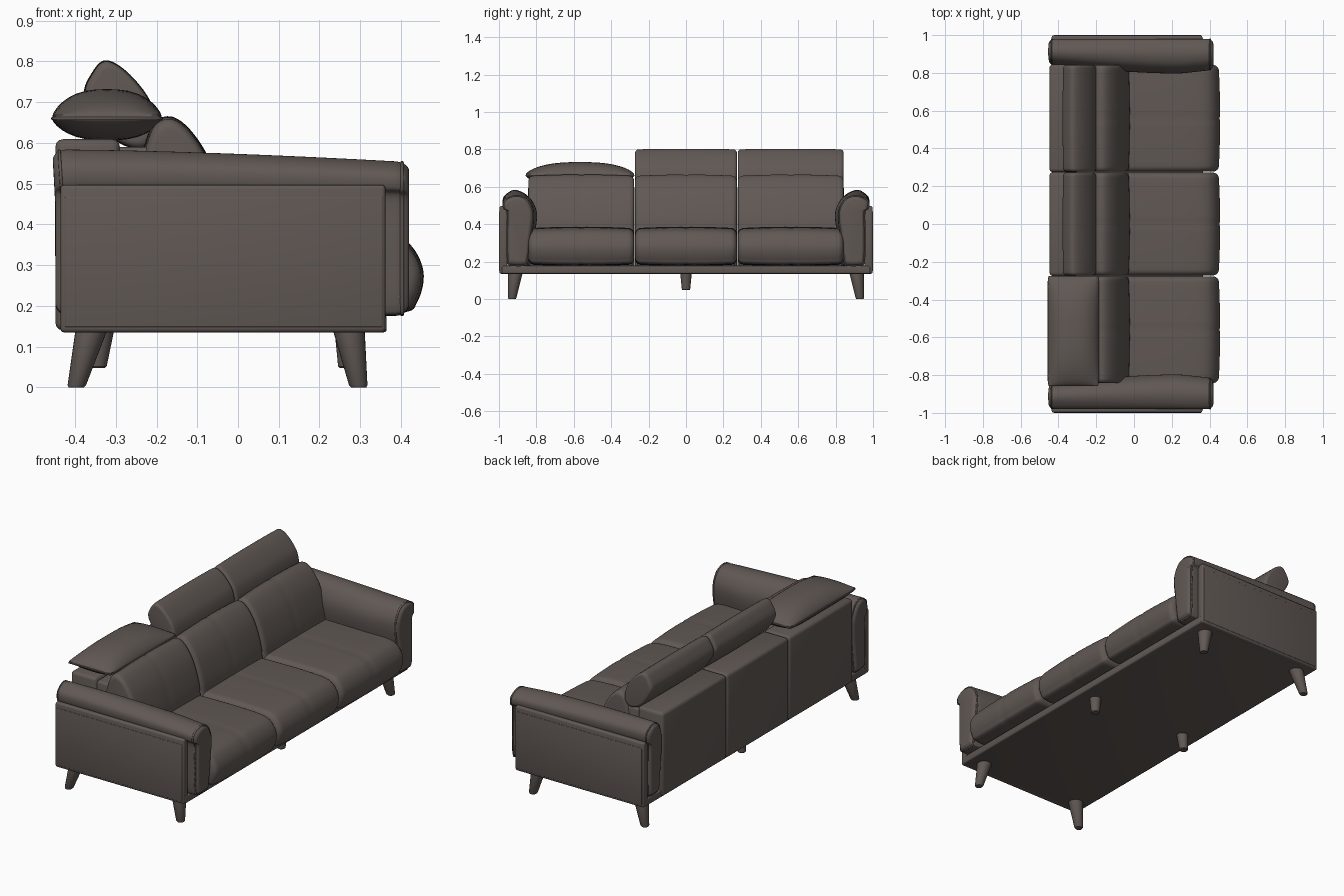
import bpy, bmesh, math
from mathutils import Vector

if "Cube" in bpy.data.objects:
    bpy.data.objects.remove(bpy.data.objects["Cube"])

leather = bpy.data.materials.new("dark taupe leather")
leather.diffuse_color = (0.118, 0.098, 0.089, 1)
leather.use_nodes = True
leather.node_tree.nodes["Principled BSDF"].inputs["Base Color"].default_value = leather.diffuse_color


def finish(name, bm, angle=40):
    bmesh.ops.recalc_face_normals(bm, faces=bm.faces)
    me = bpy.data.meshes.new(name)
    bm.to_mesh(me)
    bm.free()
    me.materials.append(leather)
    ob = bpy.data.objects.new(name, me)
    bpy.context.collection.objects.link(ob)
    bpy.ops.object.select_all(action='DESELECT')
    ob.select_set(True)
    bpy.context.view_layer.objects.active = ob
    bpy.ops.object.shade_smooth_by_angle(angle=math.radians(angle))
    return ob


def loft(name, rings, angle=50):
    """Skin a list of closed rings and cap both ends."""
    bm = bmesh.new()
    rows = [[bm.verts.new(p) for p in r] for r in rings]
    n = len(rows[0])
    for a, b in zip(rows, rows[1:]):
        for i in range(n):
            bm.faces.new((a[i], a[(i + 1) % n], b[(i + 1) % n], b[i]))
    bm.faces.new(rows[0])
    bm.faces.new(rows[-1])
    return finish(name, bm, angle)


def smooth_loop(pts, sub=6):
    """Closed Catmull-Rom curve through 2D points."""
    out, n = [], len(pts)
    for i in range(n):
        p0, p1, p2, p3 = (Vector(pts[(i + k) % n]) for k in (-1, 0, 1, 2))
        for j in range(sub):
            t = j / sub
            out.append(0.5 * (2 * p1 + (p2 - p0) * t + (2 * p0 - 5 * p1 + 4 * p2 - p3) * t * t
                              + (3 * p1 - p0 - 3 * p2 + p3) * t ** 3))
    return out


def shrink(loop, d):
    """Pull a 2D loop inward by about d on each axis."""
    lo = [min(p[k] for p in loop) for k in (0, 1)]
    hi = [max(p[k] for p in loop) for k in (0, 1)]
    c = [(a + b) / 2 for a, b in zip(lo, hi)]
    s = [max(0.03, 1 - 2 * d / (b - a)) for a, b in zip(lo, hi)]
    return [(c[0] + (p[0] - c[0]) * s[0], c[1] + (p[1] - c[1]) * s[1]) for p in loop]


def stations(a, b, r, mid=22, steps=6):
    """Positions and insets for a body with rounded ends of radius r."""
    ends = [(r * (1 - math.sin(k / steps * math.pi / 2)), r * (1 - math.cos(k / steps * math.pi / 2)))
            for k in range(steps + 1)]
    left = [(a + d, e) for e, d in ends][:]
    right = [(b - d, e) for e, d in reversed(ends)]
    body = [(a + r + (b - a - 2 * r) * k / mid, 0) for k in range(1, mid)]
    return left[::1] + body + right


def cushion(name, profile, y0, y1, r=0.03, crown=0.008, seam=0.0):
    """Soft cushion: xz profile run along y, fuller in the middle."""
    loop, rings = smooth_loop(profile), []
    for y, e in stations(y0, y1, r):
        t = (2 * y - y0 - y1) / (y1 - y0)
        d = e + crown * t * t + (seam if abs(t) < 0.02 else 0)
        rings.append([(x, y, z) for x, z in shrink(loop, d)])
    return loft(name, rings)


def box(name, x, y, z, r=0.01):
    bm = bmesh.new()
    bmesh.ops.create_cube(bm, size=1)
    for v in bm.verts:
        for k, (a, b) in enumerate((x, y, z)):
            v.co[k] = a if v.co[k] < 0 else b
    bmesh.ops.bevel(bm, geom=bm.edges[:], offset=r, segments=3, profile=0.5, affect='EDGES')
    return finish(name, bm)


def piping(name, pts, radius=0.004):
    cu = bpy.data.curves.new(name, 'CURVE')
    cu.dimensions = '3D'
    cu.bevel_depth = radius
    cu.bevel_resolution = 1
    sp = cu.splines.new('POLY')
    sp.points.add(len(pts) - 1)
    for p, q in zip(sp.points, pts):
        p.co = (*q, 1)
    sp.use_cyclic_u = True
    cu.materials.append(leather)
    ob = bpy.data.objects.new(name, cu)
    bpy.context.collection.objects.link(ob)


def leg(name, top, bottom, r_top=0.039, r_bottom=0.022):
    top, bottom = Vector(top), Vector(bottom)
    rings = []
    for t, s in ((0, 1), (0.96, 1), (1, 0.85)):
        c, r = top.lerp(bottom, t), (r_top + (r_bottom - r_top) * t) * s
        rings.append([(c.x + r * math.cos(a), c.y + r * math.sin(a), c.z)
                      for a in (k * math.tau / 24 for k in range(24))])
    loft(name, rings, 35)


# Base platform
box("base", (-0.435, 0.365), (-0.985, 0.985), (0.135, 0.178), 0.008)

# Seats, backs and rear frame in three bays
seat_profile = [(-0.2, 0.2), (-0.2, 0.34), (-0.1, 0.378), (0.1, 0.386), (0.3, 0.384), (0.39, 0.372),
                (0.435, 0.335), (0.456, 0.275), (0.44, 0.21), (0.40, 0.183), (0.2, 0.178), (0.0, 0.178)]
back_profile = [(-0.27, 0.30), (-0.03, 0.30), (-0.022, 0.38), (-0.035, 0.46), (-0.07, 0.56), (-0.115, 0.63),
                (-0.16, 0.664), (-0.2, 0.655), (-0.225, 0.61), (-0.25, 0.5)]
bays = [("right", -0.842, -0.277), ("middle", -0.272, 0.272), ("left", 0.277, 0.842)]
for side, y0, y1 in bays:
    cushion(side + "_seat", seat_profile, y0, y1, seam=0.003)
    cushion(side + "_back_cushion", back_profile, y0, y1, r=0.025, seam=0.003)
    box(side + "_rear_frame", (-0.448, -0.29), (y0 - 0.002, y1 + 0.002), (0.14, 0.609), 0.018)
    box(side + "_inner_support", (-0.3, -0.18), (y0 + 0.01, y1 - 0.01), (0.17, 0.59), 0.012)

# Two raised headrests
head_profile = [(-0.235, 0.585), (-0.2, 0.62), (-0.212, 0.695), (-0.25, 0.752), (-0.295, 0.792), (-0.33, 0.802),
                (-0.357, 0.775), (-0.378, 0.725), (-0.355, 0.67), (-0.3, 0.605)]
for side, y0, y1 in bays[1:]:
    cushion(side + "_raised_headrest", head_profile, y0, y1, r=0.018, crown=0.003)

# One folded headrest, a flat pillow with a seam around its edge
hx0, hx1, hy0, hy1 = -0.455, -0.188, -0.855, -0.278
rings, edge_a, edge_b = [], [], []
for k in range(29):
    v = -math.cos(math.pi * k / 28)
    y = (hy0 + hy1) / 2 + v * (hy1 - hy0) / 2
    w = 1 - 0.05 * abs(v) ** 12
    full = (1 - abs(v) ** 2.6) ** 0.7
    top, low = [], []
    for j in range(17):
        u = -math.cos(math.pi * j / 16)
        x = (hx0 + hx1) / 2 + u * w * (hx1 - hx0) / 2
        puff = (1 - abs(u) ** 2.6) ** 0.75
        top.append((x, y, 0.668 + 0.064 * full * puff))
        low.append((x, y, 0.656 - 0.05 * (1 - abs(v) ** 6) * puff))
    edge_a.append((top[0][0], y, 0.66))
    edge_b.append((top[-1][0], y, 0.66))
    rings.append(top + low[::-1])
loft("folded_headrest", rings, 50)
piping("folded_headrest_piping", edge_a + edge_b[::-1])

# Arms: outer panel, padded arm and its piping, mirrored on both ends
arm_profile = [(0.955, 0.2), (0.958, 0.35), (0.958, 0.47), (0.978, 0.50), (0.976, 0.545), (0.94, 0.575),
               (0.89, 0.583), (0.84, 0.56), (0.805, 0.50), (0.797, 0.43), (0.812, 0.33), (0.832, 0.2),
               (0.85, 0.178), (0.93, 0.178)]
arm_loop = smooth_loop(arm_profile, 5)
for side, s in (("left", 1), ("right", -1)):
    box(side + "_arm_panel", (-0.436, 0.362), tuple(sorted((s * 0.955, s * 0.998))), (0.135, 0.497), 0.01)
    box(side + "_arm_panel_trim", (-0.425, 0.355), tuple(sorted((s * 0.99, s * 1.0))), (0.148, 0.468), 0.003)
    rings = []
    for x, e in stations(-0.448, 0.42, 0.035, 26):
        t = (x + 0.448) / 0.868
        ring = []
        for y, z in shrink(arm_loop, e * 0.8):
            inner = max(0, (0.95 - y) / 0.16)
            y += inner * (0.045 * (1 - min(1, t / 0.75)) ** 1.5 + 0.02 * max(0, t - 0.8) / 0.2)
            lift = max(0, (z - 0.45) / 0.13)
            z -= 0.03 * lift * t ** 1.6
            roll = 0.008 * lift if t < 0.1 else 0
            ring.append((x - roll, s * y, z))
        rings.append(ring)
    loft(side + "_arm_pad", rings)
    piping(side + "_arm_front_piping", rings[-5], 0.005)
    piping(side + "_arm_rear_piping", rings[4], 0.004)

# Splayed corner legs and short centre legs
for side, s in (("left", 1), ("right", -1)):
    leg(side + "_rear_leg", (-0.36, s * 0.912, 0.14), (-0.397, s * 0.93, 0))
    leg(side + "_front_leg", (0.272, s * 0.912, 0.14), (0.296, s * 0.93, 0))
leg("centre_rear_leg", (-0.335, 0, 0.14), (-0.345, 0, 0.048), 0.031, 0.022)
leg("centre_front_leg", (0.268, 0, 0.14), (0.268, 0, 0.048), 0.031, 0.022)
